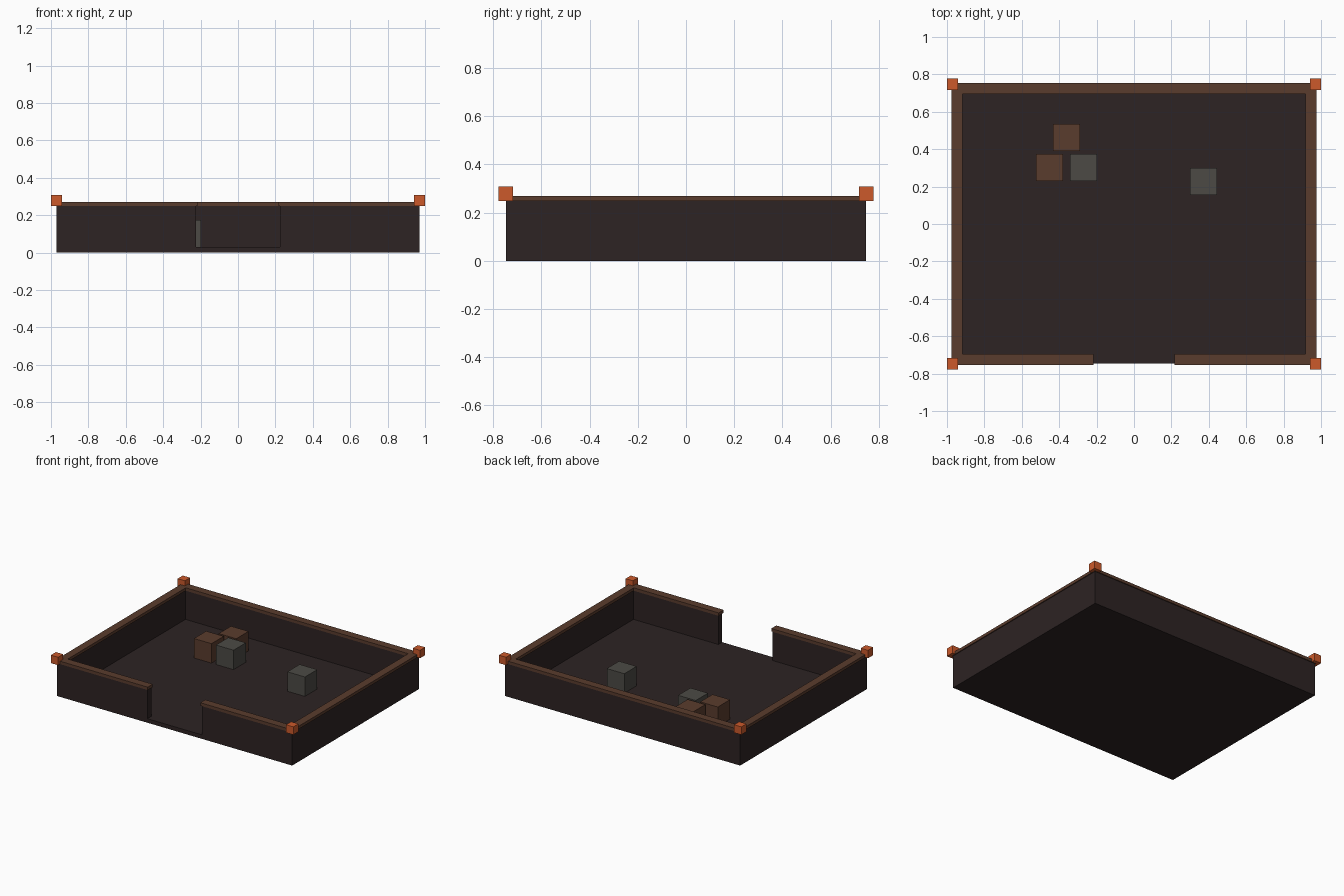
import bpy, bmesh

if "Cube" in bpy.data.objects:
    bpy.data.objects.remove(bpy.data.objects["Cube"])


def material(name, hex_code):
    # sRGB hex -> linear flat colour
    lin = []
    for i in (0, 2, 4):
        c = int(hex_code[i:i + 2], 16) / 255
        lin.append(c / 12.92 if c <= 0.04045 else ((c + 0.055) / 1.055) ** 2.4)
    m = bpy.data.materials.new(name)
    m.diffuse_color = (*lin, 1)
    m.use_nodes = True
    m.node_tree.nodes["Principled BSDF"].inputs["Base Color"].default_value = m.diffuse_color
    return m


DARK = material("dark_stone", "2d2323")
BROWN = material("brown_wood", "5a3c2d")
ORANGE = material("orange_glow", "cc5a2b")
GREY = material("grey_stone", "4c4a45")


def box(name, x, y, z, mat):
    """Axis-aligned box from (min, max) ranges."""
    bm = bmesh.new()
    bmesh.ops.create_cube(bm, size=1)
    for v in bm.verts:
        v.co = [r[0] if c < 0 else r[1] for c, r in zip(v.co, (x, y, z))]
    me = bpy.data.meshes.new(name)
    bm.to_mesh(me)
    bm.free()
    me.materials.append(mat)
    ob = bpy.data.objects.new(name, me)
    bpy.context.collection.objects.link(ob)
    return ob


X, Y = 0.97, 0.747        # outer wall faces
T = 0.045                 # wall thickness
GAP = 0.224               # half width of the doorway
FLOOR, WALL, TRIM = 0.03, 0.25, 0.27
LIP = 0.007               # trim overhang

# Floor slab
box("floor", (-X, X), (-Y, Y), (0, FLOOR), DARK)

# Walls, each with an overhanging cap
walls = {
    "back": ((-X, X), (Y - T, Y)),
    "left": ((-X, -X + T), (-Y, Y)),
    "right": ((X - T, X), (-Y, Y)),
    "front_left": ((-X, -GAP), (-Y, -Y + T)),
    "front_right": ((GAP, X), (-Y, -Y + T)),
}
for name, (x, y) in walls.items():
    box(name + "_wall", x, y, (FLOOR, WALL), DARK)
    box(name + "_trim", (x[0] - LIP, x[1] + LIP), (y[0] - LIP, y[1] + LIP),
        (WALL - 0.002, TRIM), BROWN)

# Corner lamps
for sx in (-1, 1):
    for sy in (-1, 1):
        cx, cy, h = sx * X, sy * Y, 0.03
        box("corner_lamp", (cx - h, cx + h), (cy - h, cy + h), (0.249, 0.308), ORANGE)

# Crates and stone blocks on the floor
S = 0.145
for name, cx, cy, mat in (("crate", -0.452, 0.302, BROWN), ("crate", -0.36, 0.463, BROWN),
                          ("stone_block", -0.27, 0.302, GREY), ("stone_block", 0.371, 0.228, GREY)):
    box(name, (cx - S / 2, cx + S / 2), (cy - S / 2, cy + S / 2), (FLOOR, FLOOR + S), mat)
